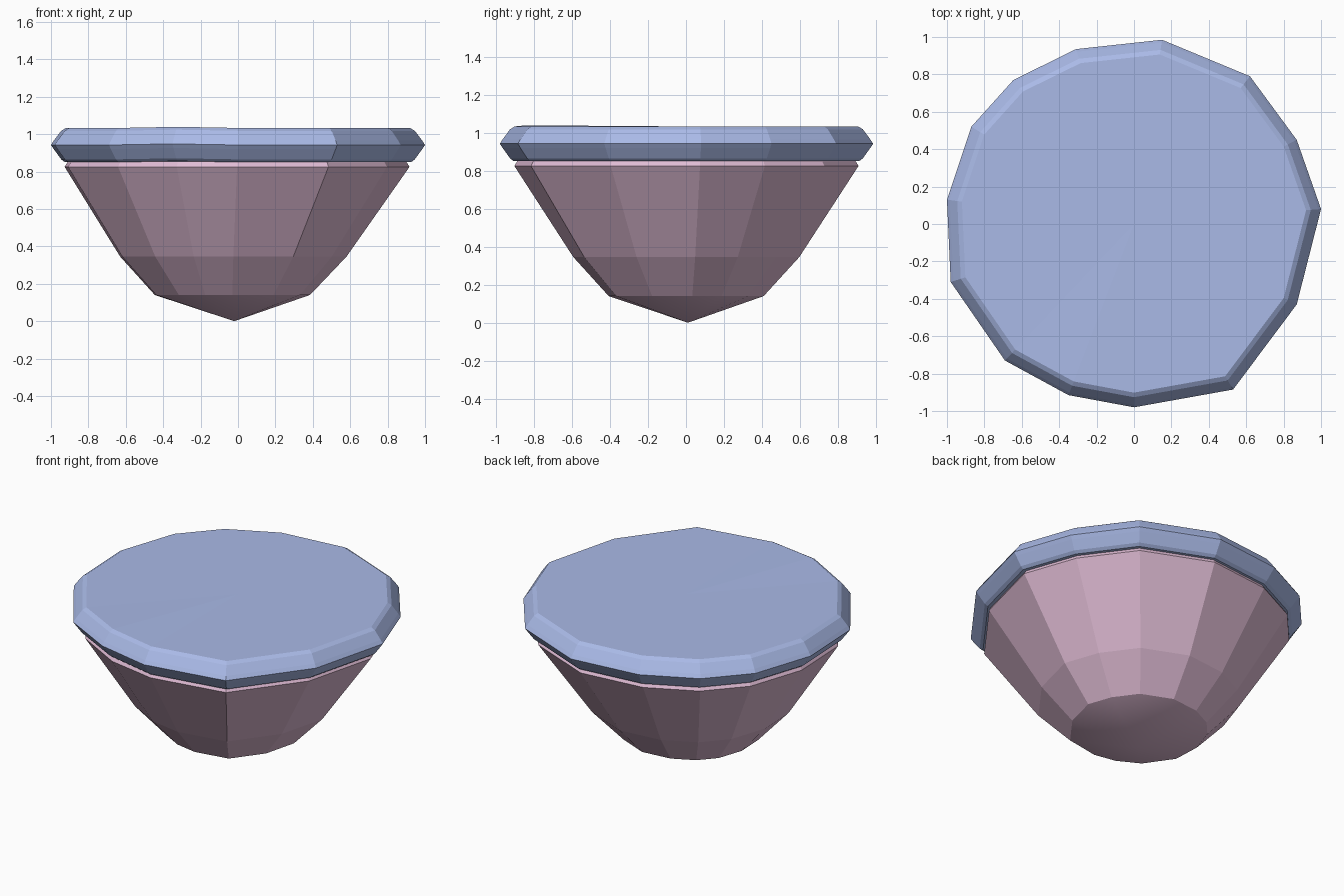
import bpy, bmesh

if "Cube" in bpy.data.objects:
    bpy.data.objects.remove(bpy.data.objects["Cube"])

# Irregular 14-sided outline shared by both parts
OUTLINE = [(0.15, 0.985), (-0.31, 0.935), (-0.645, 0.77), (-0.87, 0.52), (-1.0, 0.13),
           (-0.98, -0.31), (-0.69, -0.73), (-0.35, -0.915), (0.0, -0.98), (0.53, -0.885),
           (0.87, -0.43), (1.0, 0.08), (0.87, 0.45), (0.62, 0.79)]


def material(name, color):
    m = bpy.data.materials.new(name)
    m.diffuse_color = (*color, 1)
    m.use_nodes = True
    m.node_tree.nodes["Principled BSDF"].inputs["Base Color"].default_value = m.diffuse_color
    return m


def loft(name, rings, mat, tip=None, bump=0.0, smooth_tip=False):
    """Stack scaled copies of the outline: each ring is (scale, z, x shift)."""
    bm = bmesh.new()
    loops = []
    for s, z, dx in rings:
        loops.append([bm.verts.new((x * s + dx, y * s, z + (bump if i == 7 else 0)))
                      for i, (x, y) in enumerate(OUTLINE)])
    n = len(OUTLINE)
    for a, b in zip(loops, loops[1:]):
        for i in range(n):
            j = (i + 1) % n
            bm.faces.new((a[i], a[j], b[j], b[i]))
    if tip:
        t = bm.verts.new(tip)
        for i in range(n):
            f = bm.faces.new((t, loops[0][(i + 1) % n], loops[0][i]))
            f.smooth = smooth_tip
        for e in bm.edges:
            e.smooth = len({f.smooth for f in e.link_faces}) == 1
    else:
        bm.faces.new(loops[0])
    # Flat top, fanned so that the raised corner stays clean
    c = bm.verts.new((0, 0, rings[-1][1]))
    for i in range(n):
        bm.faces.new((loops[-1][i], loops[-1][(i + 1) % n], c))
    bmesh.ops.recalc_face_normals(bm, faces=bm.faces)
    me = bpy.data.meshes.new(name)
    bm.to_mesh(me)
    bm.free()
    ob = bpy.data.objects.new(name, me)
    me.materials.append(mat)
    bpy.context.collection.objects.link(ob)
    return ob


# Tapering lower body with a shallow pointed bottom
loft("lower_body",
     [(0.415, 0.14, -0.03), (0.605, 0.345, -0.025), (0.922, 0.825, -0.005), (0.905, 0.853, -0.005)],
     material("pink", (0.74, 0.50, 0.66)), tip=(-0.02, 0.01, 0.0), smooth_tip=True)

# Thick bevelled slab on top
loft("top_slab",
     [(0.925, 0.85, 0), (0.945, 0.865, 0), (0.985, 0.92, 0), (1.0, 0.942, 0),
      (0.985, 0.965, 0), (0.945, 1.018, 0), (0.92, 1.033, 0)],
     material("blue", (0.40, 0.49, 0.80)), bump=0.006)
